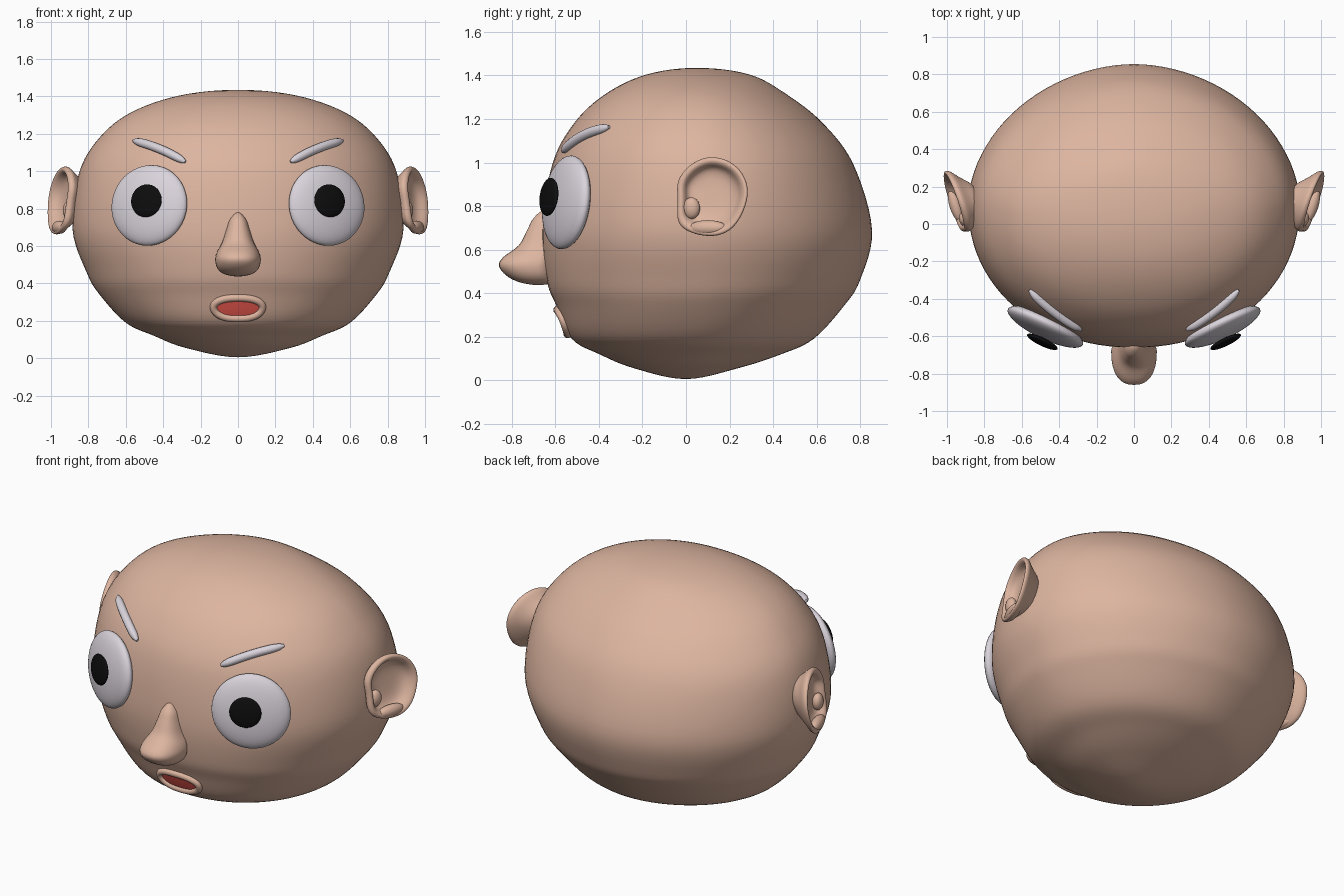
import bpy, bmesh, math
from mathutils import Vector, Matrix
from mathutils.bvhtree import BVHTree

if "Cube" in bpy.data.objects:
    bpy.data.objects.remove(bpy.data.objects["Cube"])


def material(name, rgb):
    m = bpy.data.materials.new(name)
    m.diffuse_color = (*rgb, 1)
    m.use_nodes = True
    m.node_tree.nodes["Principled BSDF"].inputs["Base Color"].default_value = m.diffuse_color
    return m


SKIN = material("skin", (0.72, 0.46, 0.35))
WHITE = material("eye_white", (0.70, 0.65, 0.71))
BLACK = material("pupil_black", (0.004, 0.004, 0.004))
RED = material("mouth_red", (0.85, 0.10, 0.08))


def finish(bm, name, mat):
    bmesh.ops.remove_doubles(bm, verts=bm.verts, dist=1e-5)
    bmesh.ops.recalc_face_normals(bm, faces=bm.faces)
    me = bpy.data.meshes.new(name)
    for f in bm.faces:
        f.smooth = True
    bm.to_mesh(me)
    bm.free()
    me.materials.append(mat)
    ob = bpy.data.objects.new(name, me)
    bpy.context.collection.objects.link(ob)
    return ob


def skin_rings(bm, rings, cap=False):
    vs = [[bm.verts.new(p) for p in r] for r in rings]
    n = len(vs[0])
    for a, b in zip(vs, vs[1:]):
        for i in range(n):
            bm.faces.new((a[i], a[(i + 1) % n], b[(i + 1) % n], b[i]))
    if cap:
        bm.faces.new(vs[0])
        bm.faces.new(vs[-1])


def catmull(p, t):
    """Smooth interpolation between p[1] and p[2]."""
    return [0.5 * (2 * b + (c - a) * t + (2 * a - 5 * b + 4 * c - d) * t * t
                   + (3 * b - a - 3 * c + d) * t ** 3) for a, b, c, d in zip(*p)]


def loft(name, rows, steps, segs, n_front, n_back):
    """Rows: height, half width, centre y, front y, back y."""
    rows = [(z, w, c, c - f, b - c) for z, w, c, f, b in rows]
    flip = lambda r: (r[0], -r[1], r[2], -r[3], -r[4])
    rows = [flip(rows[1])] + rows + [flip(rows[-2])]
    rings = []
    for k in range(len(rows) - 3):
        for s in range(steps + (k == len(rows) - 4)):
            z, w, cy, f, b = catmull(rows[k:k + 4], s / steps)
            ring = []
            for i in range(segs):
                a = math.tau * i / segs
                co, si = math.cos(a), math.sin(a)
                n = n_front if si < 0 else n_back
                x = math.copysign(abs(co) ** (2 / n), co) * w
                y = math.copysign(abs(si) ** (2 / n), si) * (f if si < 0 else b)
                ring.append((x, cy + y, z))
            rings.append(ring)
    bm = bmesh.new()
    skin_rings(bm, rings)
    bmesh.ops.dissolve_degenerate(bm, dist=1e-5, edges=bm.edges)
    return finish(bm, name, SKIN)


# Head
head = loft("head", [
    (0.005, 0, 0, 0, 0), (0.055, 0.28, 0.01, -0.24, 0.24),
    (0.12, 0.45, 0.05, -0.40, 0.44), (0.19, 0.60, 0.06, -0.525, 0.587),
    (0.34, 0.74, 0.08, -0.595, 0.725), (0.46, 0.81, 0.10, -0.64, 0.80),
    (0.69, 0.885, 0.10, -0.66, 0.855), (0.99, 0.85, 0.10, -0.615, 0.77),
    (1.18, 0.74, 0.08, -0.515, 0.63), (1.315, 0.57, 0.06, -0.37, 0.46),
    (1.405, 0.31, 0.05, -0.18, 0.29), (1.435, 0, 0.05, 0.05, 0.05)],
    6, 96, 2.1, 1.9)

# Nose
loft("nose", [
    (0.78, 0, -0.65, -0.65, -0.65), (0.745, 0.042, -0.64, -0.70, -0.61),
    (0.69, 0.062, -0.64, -0.73, -0.60), (0.62, 0.085, -0.65, -0.768, -0.60),
    (0.565, 0.113, -0.67, -0.84, -0.60), (0.525, 0.122, -0.68, -0.86, -0.60),
    (0.48, 0.11, -0.68, -0.825, -0.60), (0.45, 0.075, -0.68, -0.765, -0.60),
    (0.437, 0, -0.68, -0.68, -0.68)], 4, 32, 2.4, 2)

tree = BVHTree.FromPolygons([v.co for v in head.data.vertices],
                            [p.vertices for p in head.data.polygons])


def on_face(x, z, lift=0.0):
    """Point on the front of the head, lifted along its normal."""
    p, n, _, _ = tree.ray_cast(Vector((x, -2, z)), Vector((0, 1, 0)))
    return p + (n if n.y < 0 else -n) * lift


def tube(name, pts, radii, mat, cyclic=False):
    cu = bpy.data.curves.new(name, 'CURVE')
    cu.dimensions = '3D'
    cu.bevel_depth = 1
    cu.bevel_resolution = 4
    cu.use_fill_caps = True
    sp = cu.splines.new('POLY')
    sp.points.add(len(pts) - 1)
    for q, p, r in zip(sp.points, pts, radii):
        q.co = (*p, 1)
        q.radius = r
    sp.use_cyclic_u = cyclic
    cu.materials.append(mat)
    ob = bpy.data.objects.new(name, cu)
    bpy.context.collection.objects.link(ob)
    bpy.ops.object.select_all(action='DESELECT')
    ob.select_set(True)
    bpy.context.view_layer.objects.active = ob
    bpy.ops.object.convert(target='MESH')


def ellipsoid(name, centre, normal, size, mat):
    bm = bmesh.new()
    rot = Vector(normal).to_track_quat('Z', 'Y').to_matrix().to_4x4()
    m = Matrix.Translation(centre) @ rot @ Matrix.Diagonal((*size, 1))
    bmesh.ops.create_uvsphere(bm, u_segments=40, v_segments=20, radius=1, matrix=m)
    return finish(bm, name, mat)


# Mouth: red plate following the face, framed by a lip ring
def mouth_loop(w, up, down, lift, n=48):
    pts = []
    for i in range(n):
        c, s = math.cos(math.tau * i / n), math.sin(math.tau * i / n)
        x = math.copysign(abs(c) ** 0.8, c) * w
        pts.append(on_face(x, 0.275 + s * (up if s > 0 else down), lift))
    return pts


bm = bmesh.new()
skin_rings(bm, [mouth_loop(0.122 * k, 0.04 * k, 0.052 * k, 0.006)
                for k in (1, 0.75, 0.5, 0.25, 0.05)])
bm.faces.new([v for v in bm.verts][-48:])
finish(bm, "mouth", RED)
tube("lips", mouth_loop(0.130, 0.048, 0.062, 0.002), [0.02] * 48, SKIN, True)

# Ear outline (y, z) and cross-section (scale, outward offset)
EAR = [(-.045, .91), (0, .975), (.06, 1.015), (.13, 1.03), (.22, 1.0), (.275, .93),
       (.29, .85), (.255, .75), (.205, .685), (.13, .658), (.04, .67), (-.03, .705),
       (-.042, .76), (-.035, .84)]
RIM = [(0.5, -.12), (0.72, -.05), (0.93, -.012), (1.02, .008), (1.0, .03),
       (0.9, .034), (0.8, .018), (0.72, -.015), (0.5, -.032), (0.15, -.035)]

for side, s in (("left", 1), ("right", -1)):
    # Eyes and pupils
    normal = (s * 0.43, -0.9, 0.12)
    ellipsoid(side + "_eye", (s * 0.474, -0.55, 0.817), normal, (0.222, 0.217, 0.06), WHITE)
    ellipsoid(side + "_pupil", (s * 0.49, -0.63, 0.842), normal, (0.09, 0.088, 0.02), BLACK)

    # Slanted brows
    ts = [i / 16 for i in range(17)]
    tube(side + "_brow",
         [on_face(s * (0.28 + 0.275 * t), 1.047 + 0.112 * t + 0.012 * math.sin(math.pi * t), 0.008)
          for t in ts],
         [0.024 * max(0.1, 1 - abs(2 * t - 1) ** 6) ** 0.5 for t in ts], WHITE)

    # Ears
    bm = bmesh.new()
    rings = []
    for k, off in RIM:
        ring = []
        for y, z in EAR:
            y, z = 0.13 + (y - 0.13) * k, 0.85 + (z - 0.85) * k
            x = 0.935 + 0.33 * (y - 0.13) - 0.14 * (z - 0.85) + off
            ring.append((s * x, y, z))
        rings.append(ring)
    skin_rings(bm, rings, cap=True)
    ear = finish(bm, side + "_ear", SKIN)
    ear.modifiers.new("smooth", 'SUBSURF').levels = 2
    ear.modifiers["smooth"].render_levels = 2
    ellipsoid(side + "_ear_tragus", (s * 0.905, 0.025, 0.79), (s, -0.3, 0),
              (0.04, 0.05, 0.03), SKIN)
    ellipsoid(side + "_ear_lobe", (s * 0.955, 0.1, 0.70), (s, -0.3, 0.1),
              (0.09, 0.035, 0.032), SKIN)
